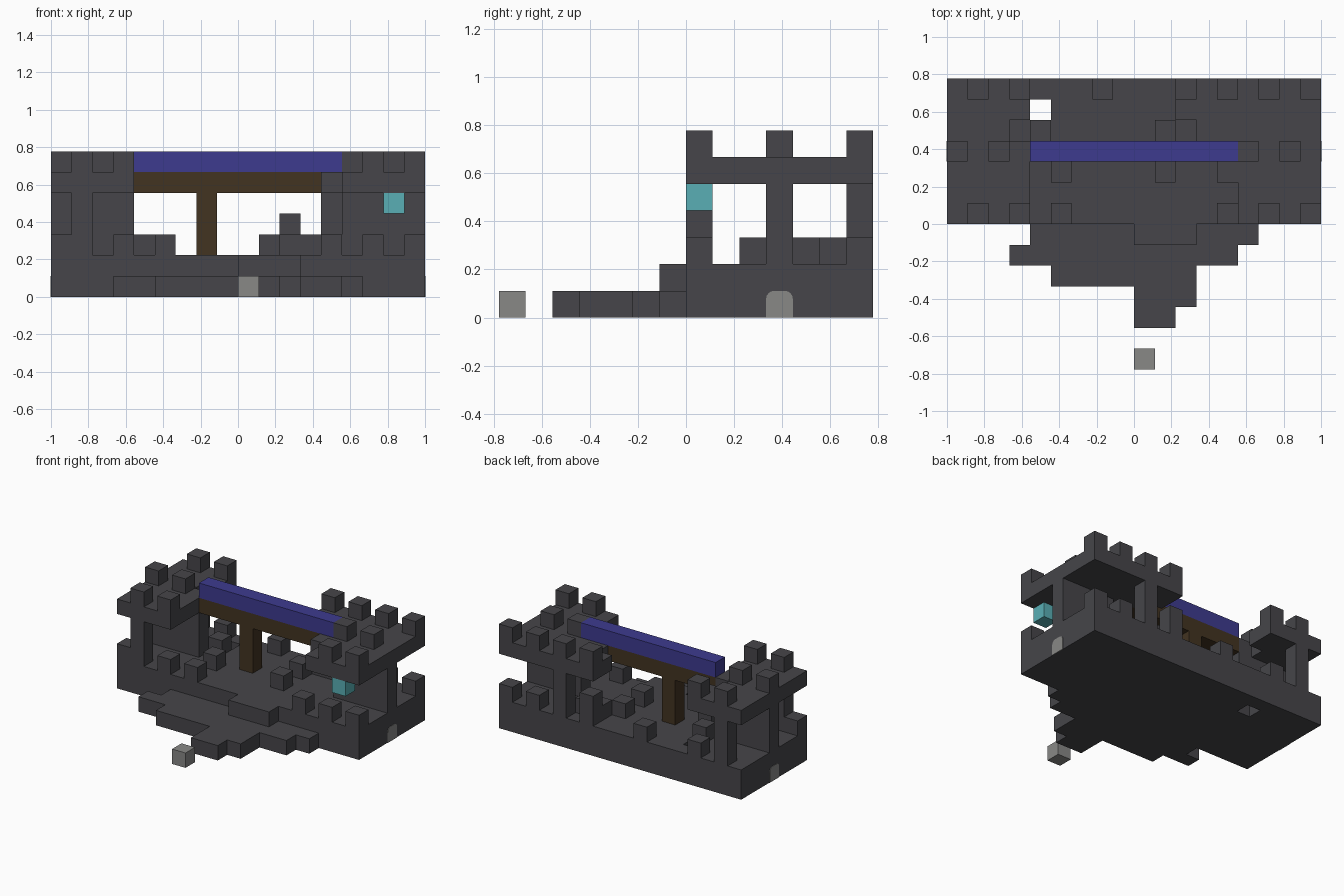
import bpy
import bmesh

U = 1 / 9  # one block

old = bpy.data.objects.get("Cube")
if old:
    bpy.data.objects.remove(old, do_unlink=True)


def material(name, rgb):
    m = bpy.data.materials.new(name)
    m.use_nodes = True
    color = (*rgb, 1)
    m.diffuse_color = color
    m.node_tree.nodes["Principled BSDF"].inputs["Base Color"].default_value = color
    return m


stone = material("dark stone", (.061, .060, .067))
blue = material("blue roof", (.047, .043, .275))
wood = material("brown wood", (.054, .033, .015))
glass = material("cyan glow", (.10, .43, .46))
pale = material("pale grey", (.246, .246, .24))


def add_box(bm, x0, x1, y0, y1, z0, z1):
    made = bmesh.ops.create_cube(bm, size=1)["verts"]
    for v in made:
        v.co.x = (x1 if v.co.x > 0 else x0) * U
        v.co.y = (y1 if v.co.y > 0 else y0) * U
        v.co.z = (z1 if v.co.z > 0 else z0) * U


def finish(name, bm, mat):
    mesh = bpy.data.meshes.new(name)
    bm.to_mesh(mesh)
    bm.free()
    mesh.materials.append(mat)
    ob = bpy.data.objects.new(name, mesh)
    bpy.context.scene.collection.objects.link(ob)
    return ob


def boxes(name, mat, *spans):
    bm = bmesh.new()
    for s in spans:
        add_box(bm, *s)
    return finish(name, bm, mat)


def blocks(name, cells, z0, z1):
    return boxes(name, stone, *[(x, x + 1, y, y + 1, z0, z1) for x, y in cells])


# Foundation with a square shaft, left open by its surrounding slabs
boxes("foundation", stone,
      (-9, 9, 0, 5, 0, 2), (-9, 9, 6, 7, 0, 2),
      (-9, -5, 5, 6, 0, 2), (-4, 9, 5, 6, 0, 2))

# Ragged front terrace, one strip per row
terrace = [(-5, 6), (-6, 5), (-4, 3), (0, 3), (0, 2)]
boxes("front_terrace", stone,
      *[(a, b, -i - 1, -i, 0, 1) for i, (a, b) in enumerate(terrace)])
boxes("entrance_step", stone, (0, 3, -1, 0, 1, 2))
boxes("path_stone", pale, (0, 1, -7, -6, 0, 1))

# Tower walls and pillars
boxes("right_tower_wall", stone, (-9, -5, 3, 4, 2, 5))
boxes("left_tower_wall", stone, (5, 9, 3, 4, 2, 5))
blocks("tower_pillars", [(-8, 0), (-8, 6), (4, 6)], 2, 5)

# Tower platforms
boxes("right_tower_platform", stone,
      (-9, -5, 0, 4, 5, 6), (-9, -6, 4, 5, 5, 6),
      (-9, -5, 6, 7, 5, 6), (-9, -5, 5, 6, 5, 6))
boxes("left_tower_platform", stone,
      (5, 9, 0, 2, 5, 6), (4, 9, 2, 4, 5, 6),
      (3, 9, 4, 5, 5, 6), (2, 9, 5, 7, 5, 6))

# Battlements on the platforms, staggered between rows
top = [(x, 0) for x in (-8, -6, 6, 8)]
top += [(x, 3) for x in (-9, -7, 5, 7)]
top += [(x, 6) for x in (-8, -6, 2, 4, 6, 8)]
blocks("upper_battlements", top, 6, 7)

# Battlements on the foundation
low = [(x, 0) for x in (-9, -6, -4, 4, 6, 8)]
low += [(x, 6) for x in (-6, -2, 6, 8)]
blocks("lower_battlements", low, 2, 3)

# Loose blocks in the courtyard
blocks("courtyard_blocks",
       [(-4, 2), (1, 2), (-5, 4), (1, 4), (2, 5), (3, 5)], 2, 3)
blocks("broken_pillar", [(2, 6)], 2, 4)

# Roof beam, its support and the hanging lantern
boxes("roof_ridge", blue, (-5, 5, 3, 4, 6, 7))
boxes("roof_beam", wood, (-5, 4, 3, 4, 5, 6))
boxes("beam_post", wood, (-2, -1, 3, 4, 2, 5))
boxes("lantern", glass, (7, 8, 0, 1, 4, 5))

# Arched doors on both ends
for name, x in (("right_door", -9), ("left_door", 9)):
    bm = bmesh.new()
    add_box(bm, x - .03, x + .03, 3, 4, 0, 1)
    tops = [e for e in bm.edges
            if all(v.co.z > U / 2 for v in e.verts)
            and abs(e.verts[0].co.y - e.verts[1].co.y) < U / 2]
    bmesh.ops.bevel(bm, geom=tops, offset=U * .3, segments=4,
                    profile=.5, affect='EDGES')
    finish(name, bm, pale)
